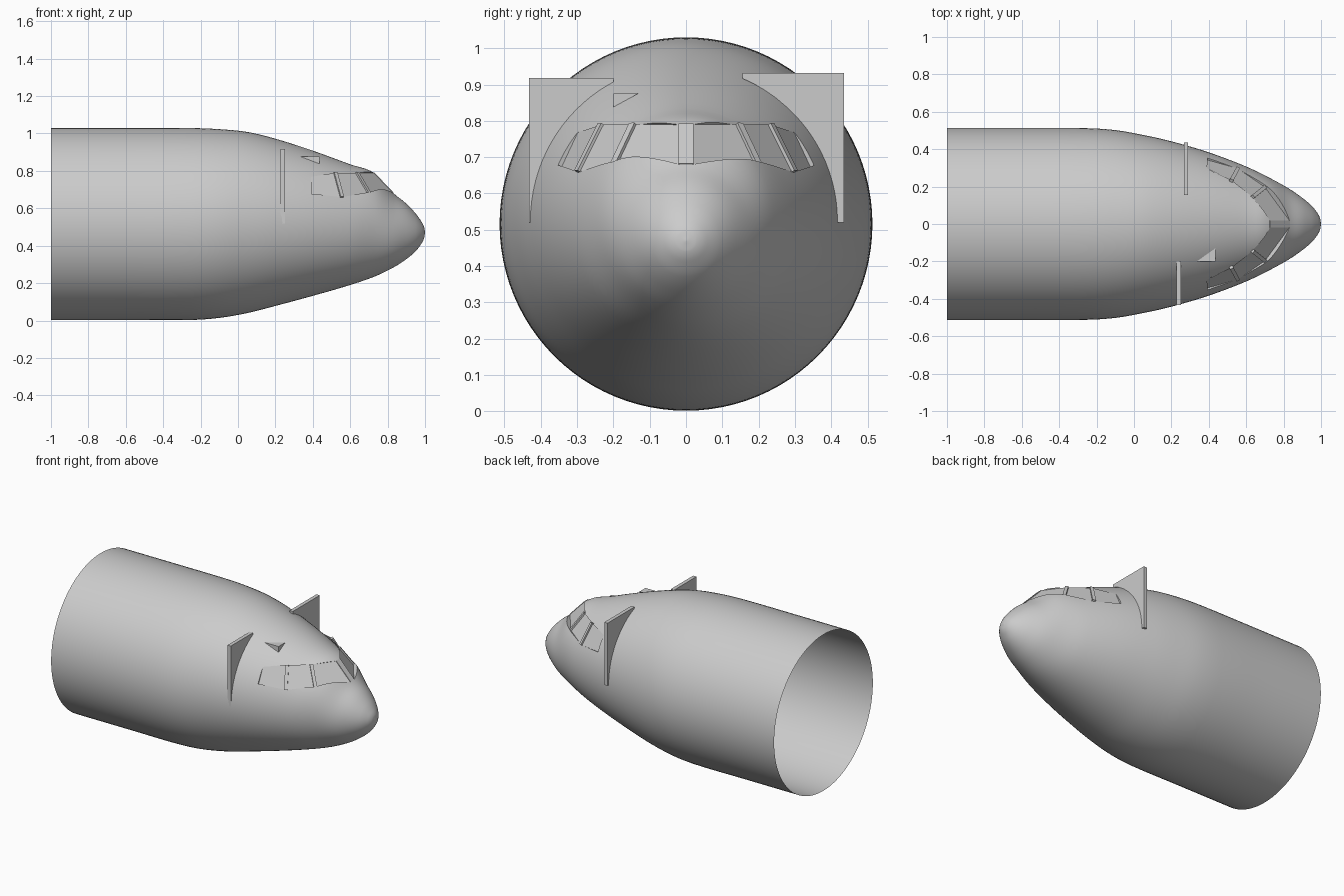
import bpy, bmesh, math
from mathutils import Vector

if "Cube" in bpy.data.objects:
    bpy.data.objects.remove(bpy.data.objects["Cube"])


def make_object(name, verts, faces, hide=False):
    bm = bmesh.new()
    vs = [bm.verts.new(v) for v in verts]
    for f in faces:
        bm.faces.new([vs[i] for i in f])
    bmesh.ops.recalc_face_normals(bm, faces=bm.faces)
    me = bpy.data.meshes.new(name)
    bm.to_mesh(me)
    bm.free()
    ob = bpy.data.objects.new(name, me)
    bpy.context.collection.objects.link(ob)
    ob.hide_render = hide
    return ob


# Fuselage: stations of (x, top z, bottom z, half width)
stations = [
    (-1.0, 1.03, 0.003, 0.513), (-0.6, 1.03, 0.003, 0.513), (-0.25, 1.029, 0.003, 0.512),
    (-0.1, 1.023, 0.014, 0.502), (0.05, 1.008, 0.04, 0.476), (0.2, 0.972, 0.078, 0.442),
    (0.4, 0.908, 0.132, 0.383), (0.6, 0.835, 0.19, 0.307), (0.73, 0.788, 0.235, 0.244),
    (0.83, 0.682, 0.283, 0.188), (0.9, 0.625, 0.328, 0.14), (0.95, 0.572, 0.371, 0.097),
    (0.98, 0.53, 0.41, 0.06), (0.995, 0.5, 0.44, 0.03), (1.0, 0.471, 0.469, 0.001)]
SIDES, STEPS = 96, 5
rings = []
for i in range(len(stations) - 1):
    p = [Vector(stations[max(0, min(len(stations) - 1, i + k))]) for k in (-1, 0, 1, 2)]
    # tangents scaled for uneven station spacing along x
    dx = p[2][0] - p[1][0]
    m1 = (p[2] - p[0]) * (dx / (p[2][0] - p[0][0]))
    m2 = (p[3] - p[1]) * (dx / (p[3][0] - p[1][0]))
    for s in range(STEPS):
        t = s / STEPS
        rings.append(p[1] * (2*t**3 - 3*t*t + 1) + m1 * (t**3 - 2*t*t + t)
                     + p[2] * (3*t*t - 2*t**3) + m2 * (t**3 - t*t))
rings.append(Vector(stations[-1]))
verts, faces = [], []
for x, top, bot, w in rings:
    for k in range(SIDES):
        a = 2 * math.pi * k / SIDES
        verts.append((x, w * math.cos(a), (top + bot) / 2 + (top - bot) / 2 * math.sin(a)))
for r in range(len(rings) - 1):
    for k in range(SIDES):
        k2 = (k + 1) % SIDES
        faces.append((r*SIDES + k, r*SIDES + k2, (r+1)*SIDES + k2, (r+1)*SIDES + k))
faces.append(list(range(SIDES)))
faces.append(list(range((len(rings) - 1) * SIDES, len(rings) * SIDES)))
fuselage = make_object("fuselage", verts, faces)

# Cockpit window columns: top point, bottom point, outward direction
half = [
    ((0.725, 0.02, 0.79), (0.83, 0.02, 0.68), (0.72, 0.05, 0.69)),
    ((0.635, 0.145, 0.79), (0.70, 0.197, 0.68), (0.60, 0.55, 0.58)),
    ((0.52, 0.232, 0.79), (0.555, 0.297, 0.66), (0.40, 0.75, 0.52)),
    ((0.39, 0.298, 0.768), (0.39, 0.343, 0.672), (0.25, 0.85, 0.45))]
half = [tuple(Vector(v) for v in c) for c in half]


def flip(v):
    return Vector((v.x, -v.y, v.z))


columns = [tuple(flip(v) for v in c) for c in reversed(half)] + half
n = len(columns)

# Cutter that opens the window band in the fuselage
verts, faces = [], []
for top, bot, d in columns:
    verts += [top - d * 0.005, bot - d * 0.005, bot + d * 0.12, top + d * 0.12]
for i in range(n - 1):
    for k in range(4):
        k2 = (k + 1) % 4
        faces.append((i*4 + k, i*4 + k2, i*4 + 4 + k2, i*4 + 4 + k))
faces += [(0, 1, 2, 3), tuple(4 * (n - 1) + k for k in range(4))]
cutter = make_object("window_cutter", verts, faces, hide=True)
mod = fuselage.modifiers.new("window_opening", 'BOOLEAN')
mod.operation, mod.solver, mod.object = 'DIFFERENCE', 'EXACT', cutter
bpy.context.view_layer.objects.active = fuselage
fuselage.select_set(True)
bpy.ops.object.modifier_apply(modifier=mod.name)
bpy.data.objects.remove(cutter)

# Open the rear end of the fuselage
bm = bmesh.new()
bm.from_mesh(fuselage.data)
cap = [f for f in bm.faces if all(v.co.x < -0.999 for v in f.verts)]
bmesh.ops.delete(bm, geom=cap, context='FACES_ONLY')
bm.to_mesh(fuselage.data)
bm.free()
bpy.ops.object.shade_smooth_by_angle(angle=math.radians(30))

# Window panes
verts = [p for c in columns for p in c[:2]]
make_object("window_panes", verts, [(2*i, 2*i + 1, 2*i + 3, 2*i + 2) for i in range(n - 1)])

BOX = [(0, 1, 2, 3), (4, 5, 6, 7), (0, 1, 5, 4), (1, 2, 6, 5), (2, 3, 7, 6), (3, 0, 4, 7)]


# Window posts lying on the panes
def post(name, a, b, out, width, depth=0.008):
    axis = (b - a).normalized()
    side = axis.cross(out).normalized() * width / 2
    up = side.cross(axis).normalized() * depth
    make_object(name, [p + s + u for p in (a, b) for s, u in
                       ((-side, -up), (side, -up), (side, up), (-side, up))], BOX)


for i, label in ((1, "front_post"), (2, "side_post")):
    top, bot, d = half[i]
    post(label + "_left", top, bot, d, 0.02)
    post(label + "_right", flip(top), flip(bot), flip(d), 0.02)
post("centre_post", Vector((0.725, 0, 0.79)), Vector((0.83, 0, 0.68)), Vector((1, 0, 1)), 0.04, 0.004)


# Upright plates with an arc cut to hug the fuselage
def arc_plate(name, x0, x1, side, inner, outer, top, radius):
    end = math.acos(inner / radius)
    outline = [(outer, 0.52), (outer, top), (inner, top)]
    outline += [(radius * math.cos(end * (1 - k / 14)), 0.52 + (top - 0.535) / math.sin(end) *
                 math.sin(end * (1 - k / 14))) for k in range(15)]
    m = len(outline)
    vs = [(x, side * y, z) for x in (x0, x1) for y, z in outline]
    fs = [tuple(range(m)), tuple(range(m, 2 * m))]
    fs += [(k, (k + 1) % m, m + (k + 1) % m, m + k) for k in range(m)]
    make_object(name, vs, fs)


arc_plate("right_arc_plate", 0.226, 0.25, -1, 0.20, 0.432, 0.918, 0.422)
arc_plate("left_arc_plate", 0.266, 0.29, 1, 0.155, 0.435, 0.932, 0.414)

# Small wedge fin above the windows
make_object("wedge_fin", [(0.335, -0.2, 0.876), (0.435, -0.2, 0.876), (0.435, -0.13, 0.876), (0.435, -0.2, 0.838)],
            [(0, 1, 2), (0, 1, 3), (1, 2, 3), (0, 2, 3)])
